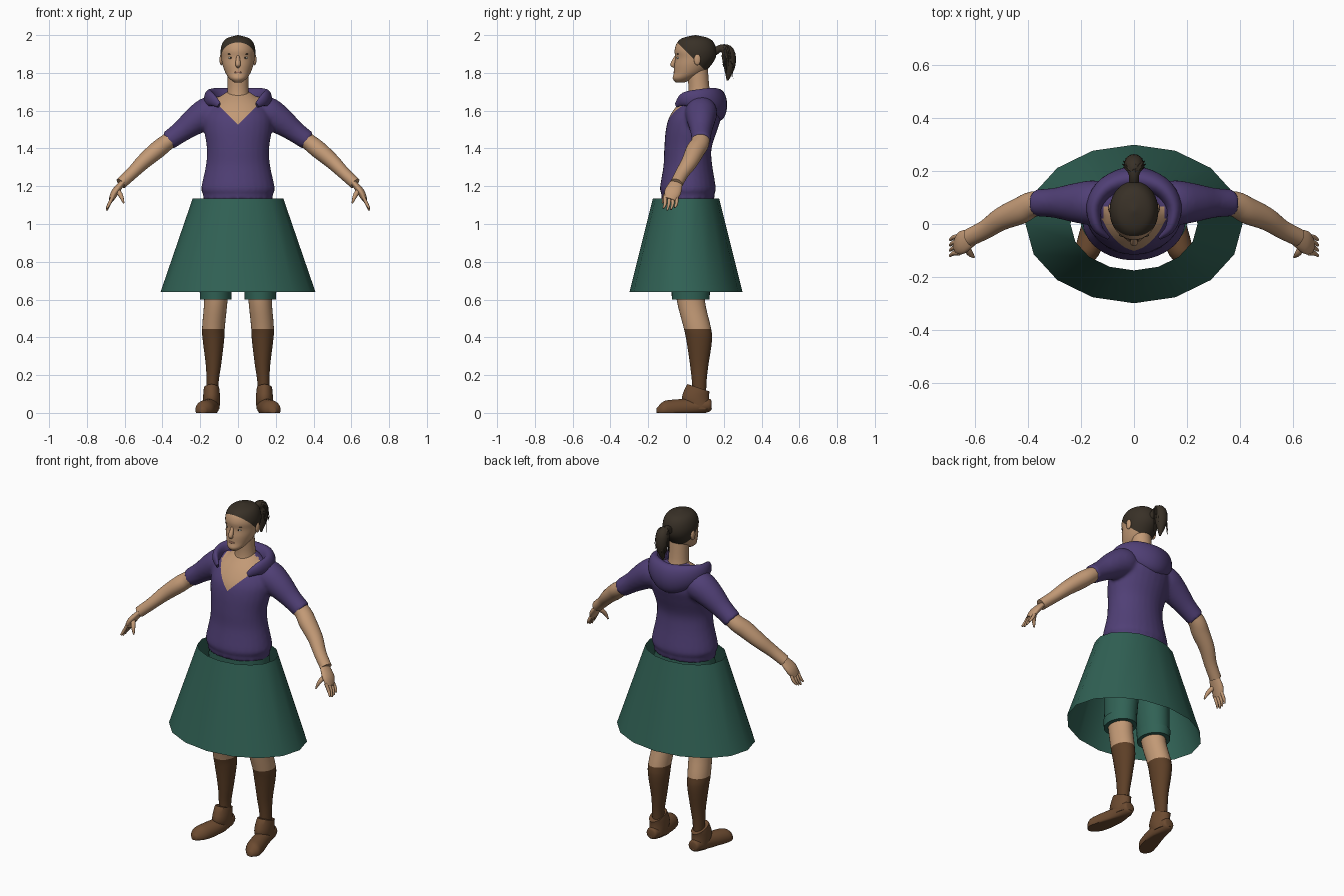
import bpy, bmesh, math, random
from mathutils import Vector, Matrix

if "Cube" in bpy.data.objects:
    bpy.data.objects.remove(bpy.data.objects["Cube"], do_unlink=True)
random.seed(4)
X_AXIS, Y_AXIS, Z_AXIS = Matrix.Identity(3)


def material(name, red, green, blue):
    mat = bpy.data.materials.new(name)
    mat.use_nodes = True
    mat.diffuse_color = (red, green, blue, 1)
    shader = mat.node_tree.nodes["Principled BSDF"]
    shader.inputs["Base Color"].default_value = mat.diffuse_color
    return mat


skin = material("skin", .54, .32, .18)
purple = material("purple cloth", .08, .05, .18)
teal = material("teal cloth", .03, .12, .09)
wool = material("brown sock", .11, .05, .02)
leather = material("brown leather", .15, .07, .03)
hair = material("dark hair", .04, .03, .02)
white = material("eye white", .7, .7, .6)
rose = material("lip", .42, .2, .13)


def finish(name, mesh, *materials):
    """Turn a bmesh into a smooth shaded object that keeps its sharp edges."""
    bmesh.ops.recalc_face_normals(mesh, faces=mesh.faces)
    data = bpy.data.meshes.new(name)
    mesh.to_mesh(data)
    mesh.free()
    for mat in materials:
        data.materials.append(mat)
    data.shade_smooth()
    data.set_sharp_from_angle(angle=math.radians(50))
    part = bpy.data.objects.new(name, data)
    bpy.context.collection.objects.link(part)
    return part


def refine(rings, steps):
    """Add rings along a smooth spline through the given ones."""
    rings = [Vector(ring) for ring in rings]
    last = len(rings) - 1
    result = []
    for i in range(last):
        start, end = rings[i], rings[i + 1]
        leave = (end - rings[max(i - 1, 0)]) / 2
        arrive = (rings[min(i + 2, last)] - start) / 2
        for j in range(steps):
            t = j / steps
            ease = t * t * (3 - 2 * t)
            result.append(start.lerp(end, ease) + leave * t * (1 - t) ** 2
                          - arrive * t * t * (1 - t))
    return result + [rings[last]]


def tube(mesh, rings, ratio=1, up=Y_AXIS, axis=None, sides=28, steps=4, caps=True):
    """Loft (x, y, z, radius) rings; ratio is the section's depth to its width.
    A fixed axis keeps all rings parallel."""
    rings = refine(rings, steps)
    centres = [ring.to_3d() for ring in rings]
    loops = []
    for i, centre in enumerate(centres):
        along = axis or (centres[min(i + 1, len(rings) - 1)] - centres[max(i - 1, 0)]).normalized()
        depth = (up - along * along.dot(up)).normalized()
        width = depth.cross(along)
        radius = max(rings[i].w, .001)
        angles = [math.tau * j / sides for j in range(sides)]
        loops.append([mesh.verts.new(centre + radius * (width * math.cos(a) + depth * ratio * math.sin(a)))
                      for a in angles])
    for lower, upper in zip(loops, loops[1:]):
        for j in range(sides):
            mesh.faces.new((lower[j - 1], lower[j], upper[j], upper[j - 1]))
    if caps:
        mesh.faces.new(loops[0])
        mesh.faces.new(loops[-1])
    return mesh


def tube_part(name, mat, rings, **options):
    return finish(name, tube(bmesh.new(), rings, **options), mat)


def centred(rings):
    return [(0, *ring) for ring in rings]


def on_side(side, rings):
    return [(side * x, *rest) for x, *rest in rings]


def ball(name, mat, centre, size):
    mesh = bmesh.new()
    place = Matrix.LocRotScale(Vector(centre), None, Vector(size))
    bmesh.ops.create_uvsphere(mesh, u_segments=16, v_segments=10, radius=1, matrix=place)
    return finish(name, mesh, mat)


def two_tone(mesh, point, normals, rule):
    """Cut along planes, then give the faces that meet the rule the second colour."""
    for normal in normals:
        everything = mesh.verts[:] + mesh.edges[:] + mesh.faces[:]
        bmesh.ops.bisect_plane(mesh, geom=everything, plane_co=point, plane_no=normal)
    for face in mesh.faces:
        face.material_index = int(rule(face.calc_center_median()))


# Hooded top: torso and sleeves fused, with a V neckline
torso = centred([(.01, 1.13, .185), (.01, 1.16, .185), (.01, 1.19, .195), (.01, 1.31, .17),
                 (.01, 1.4, .165), (.03, 1.5, .18), (.05, 1.57, .18), (.07, 1.64, .14),
                 (.08, 1.7, .06)])
sleeve = [(.08, .08, 1.6, .07), (.15, .08, 1.59, .085), (.22, .08, 1.55, .075),
          (.3, .08, 1.49, .057), (.37, .08, 1.44, .051)]
draft_mesh = tube(bmesh.new(), torso, ratio=.76, axis=Z_AXIS)
for side in (1, -1):
    tube(draft_mesh, on_side(side, sleeve))
draft = finish("draft_top", draft_mesh)
fuse = draft.modifiers.new("fuse", "REMESH")
fuse.mode = "VOXEL"
fuse.voxel_size = .01
relax = draft.modifiers.new("relax", "SMOOTH")
relax.iterations = 5
top = bmesh.new()
top.from_object(draft, bpy.context.evaluated_depsgraph_get())
bpy.data.objects.remove(draft, do_unlink=True)
neckline = Vector((0, 0, 1.525))
two_tone(top, neckline, (X_AXIS - Z_AXIS, X_AXIS + Z_AXIS),
         lambda c: abs(c.x) < min(c.z - neckline.z, .12) and c.y < .07)
finish("hooded_top", top, purple, skin)

# Hood draped behind the neck
hood_half = [(.1, -.05, 1.63, .008), (.14, -.01, 1.66, .02), (.15, .07, 1.66, .03),
             (.1, .14, 1.65, .04)]
hood_back = (0, .17, 1.63, .048)
tube_part("hood", purple, hood_half + [hood_back] + on_side(-1, hood_half)[::-1],
          ratio=1.8, up=Z_AXIS)

# Flared open skirt
tube_part("skirt", teal, centred([(0, .64, .41), (0, 1.135, .24)]), ratio=.73,
          axis=Z_AXIS, sides=16, steps=1, caps=False)

# Shorts seat
tube_part("shorts_seat", teal, centred([(.02, .84, .12), (.02, .9, .19), (.01, 1.15, .175)]),
          ratio=.75, axis=Z_AXIS)

leg = [(.135, .07, .06, .03), (.135, .07, .16, .032), (.13, .07, .25, .04), (.13, .07, .38, .056),
       (.13, .06, .45, .06), (.117, .025, .6, .062), (.115, .025, .75, .07)]
shorts_leg = [(.118, .025, .605, .08), (.1, .02, .95, .095)]
cuff = [(.118, .025, .6, .083), (.118, .025, .65, .085)]
foot = [(.14, .135, .04, .02), (.14, .12, .04, .035), (.145, .03, .03, .045), (.167, -.07, .02, .05),
        (.18, -.12, .015, .045), (.185, -.155, .01, .015)]
ankle = [(.14, .07, .02, .042), (.14, .05, .08, .045), (.14, .07, .16, .038)]
forearm = [(.3, .08, 1.49, .04), (.38, .075, 1.43, .044), (.43, .05, 1.39, .046), (.5, .02, 1.33, .04),
           (.56, -.02, 1.27, .033), (.62, -.05, 1.215, .031)]
palm = [(.61, -.05, 1.22, .015), (.65, -.07, 1.17, .02), (.67, -.085, 1.13, .014)]
thumb = [(.64, -.08, 1.18, .014), (.62, -.11, 1.15, .012), (.605, -.125, 1.11, .004)]

for side, label in ((1, "left_"), (-1, "right_")):
    # Leg with knee sock
    sock_top = Vector((0, 0, .445))
    limb = tube(bmesh.new(), on_side(side, leg), ratio=1.2, axis=Z_AXIS)
    two_tone(limb, sock_top, [Z_AXIS], lambda c: c.z < sock_top.z)
    finish(label + "leg", limb, skin, wool)

    # Shorts leg with turned-up cuff
    tube_part(label + "shorts_leg", teal, on_side(side, shorts_leg), ratio=1.2, axis=Z_AXIS)
    tube_part(label + "shorts_cuff", teal, on_side(side, cuff), ratio=1.2, axis=Z_AXIS)

    # Shoe with a flat sole and a collar that dips at the heel
    boot = tube(bmesh.new(), on_side(side, foot), up=Z_AXIS, axis=-Y_AXIS)
    tube(boot, on_side(side, ankle), ratio=1.6, axis=Z_AXIS)
    for vert in boot.verts:
        vert.co.z = max(0, min(vert.co.z, .155 - vert.co.y / 3))
    finish(label + "shoe", boot, leather)

    # Bare forearm and hand
    tube_part(label + "forearm", skin, on_side(side, forearm), ratio=1.1)
    hand = tube(bmesh.new(), on_side(side, palm), ratio=2.2)
    tube(hand, on_side(side, thumb), sides=10)
    for i in range(4):
        y = i / 50 - .11
        drop = abs(i - 1.3) / 100
        finger = [(.66, y, 1.15, .009), (.68, y, 1.11, .009), (.695, y - .01, 1.07 + drop, .005)]
        tube(hand, on_side(side, finger), sides=10)
    finish(label + "hand", hand, skin)

    # Eye, brow and ear
    ball(label + "eye", white, (side * .038, -.042, 1.88), (.013, .007, .006))
    ball(label + "iris", hair, (side * .038, -.046, 1.88), (.005, .004, .005))
    ball(label + "brow", hair, (side * .04, -.042, 1.9), (.017, .007, .002))
    ball(label + "ear", skin, (side * .088, .06, 1.87), (.01, .018, .03))

# Neck
tube_part("neck", skin, centred([(.075, 1.62, .08), (.07, 1.7, .057), (.06, 1.83, .055)]),
          axis=Z_AXIS)

# Head, with hair above a sloping hairline
skull = centred([(-.03, 1.75, .02), (-.015, 1.77, .046), (.015, 1.8, .066), (.035, 1.84, .081),
                 (.05, 1.88, .089), (.05, 1.92, .092), (.05, 1.96, .081), (.05, 1.985, .056),
                 (.05, 2, .002)])
head = tube(bmesh.new(), skull, ratio=1.2, axis=Z_AXIS, sides=36)
hairline = Vector((0, -.04, 1.955))
slope = Y_AXIS + Z_AXIS
two_tone(head, hairline, [slope], lambda c: slope.dot(c - hairline) > 0)
finish("head", head, skin, hair)
tube_part("nose", skin, centred([(-.05, 1.895, .007), (-.07, 1.845, .014), (-.06, 1.826, .005)]),
          axis=Z_AXIS, sides=14)
ball("lips", rose, (0, -.058, 1.803), (.02, .009, .007))
ball("chin", skin, (0, -.042, 1.77), (.024, .02, .016))

# Ponytail: a full core with loose pointed locks
tail = tube(bmesh.new(), centred([(.15, 1.91, .02), (.185, 1.93, .02), (.22, 1.91, .036),
                                  (.23, 1.84, .032), (.22, 1.76, .005)]), up=X_AXIS, sides=14)
locks = 16
for i in range(locks):
    angle = math.tau * i / locks
    length = random.uniform(.08, .18)
    lock = []
    for t in (0, .3, .7, 1):
        spread = .045 * math.sqrt(t)
        lock.append((spread * math.cos(angle), .2 + spread * (.6 + .7 * math.sin(angle)),
                     1.94 - length * t * t, .013 * (1 - t)))
    tube(tail, lock, up=X_AXIS, sides=6)
finish("ponytail", tail, hair)
